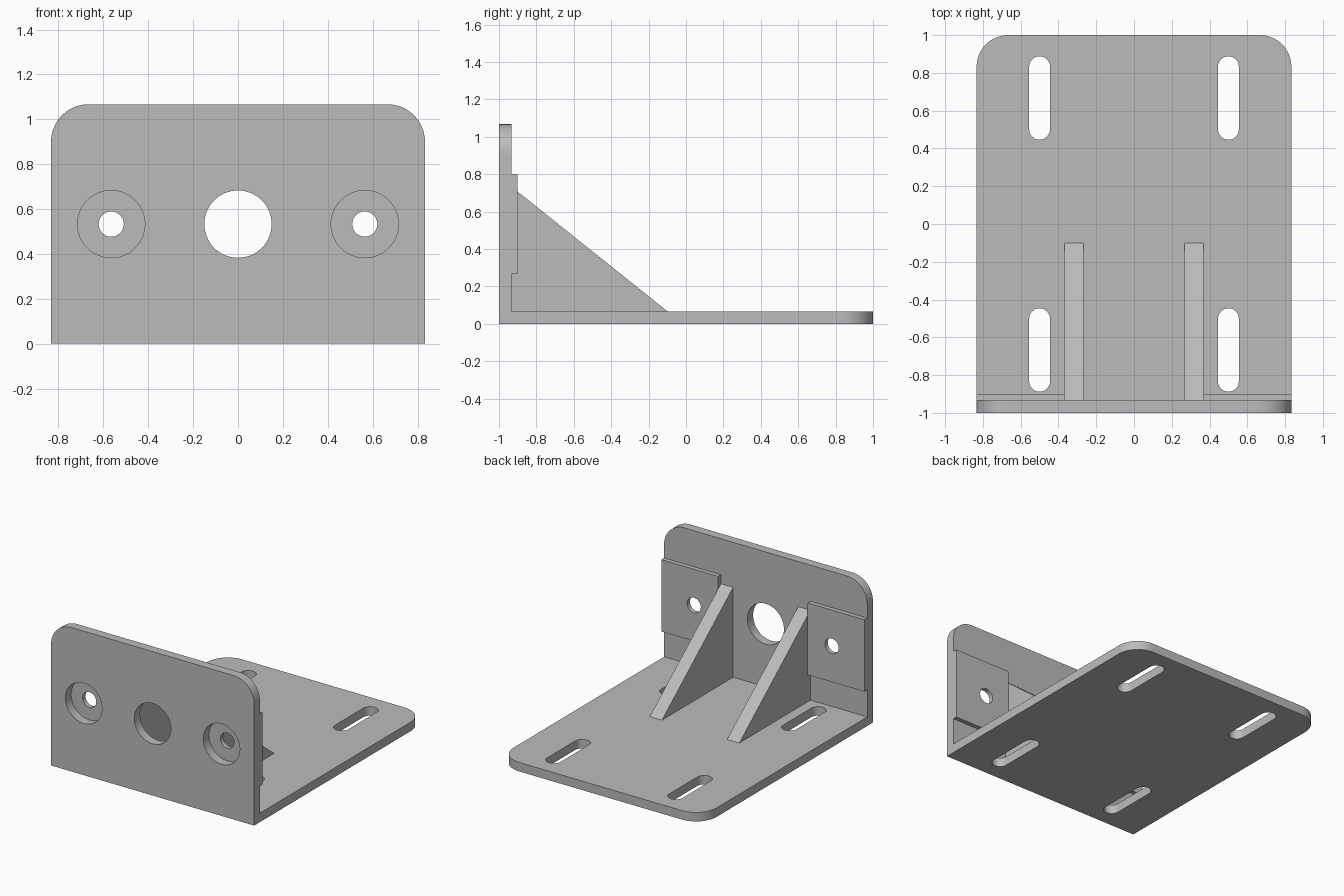
import bpy
import bmesh
from math import pi, cos, sin, radians
from mathutils import Vector

cube = bpy.data.objects.get("Cube")
if cube:
    bpy.data.objects.remove(cube, do_unlink=True)

W = 0.833       # half width
T = 0.067       # sheet thickness
R = 0.167       # corner radius
BOLT_X, BOLT_Z = 0.565, 0.533

grey = bpy.data.materials.new("plain grey")
grey.use_nodes = True
colour = (0.5, 0.5, 0.5, 1)
grey.diffuse_color = colour
grey.node_tree.nodes["Principled BSDF"].inputs["Base Color"].default_value = colour


def arc(cx, cy, r, start, end, steps=16):
    """Points along an arc, both ends included."""
    angles = [start + (end - start) * i / steps for i in range(steps + 1)]
    return [(cx + r * cos(a), cy + r * sin(a)) for a in angles]


def circle(cx, cy, r):
    return arc(cx, cy, r, 0, 2 * pi, 64)[:-1]


def slot(cx, cy, r, half):
    """Round-ended slot running along the second axis."""
    return arc(cx, cy + half - r, r, 0, pi) + arc(cx, cy - half + r, r, pi, 2 * pi)


def rounded_sheet(low, high):
    """Rectangle with its two far corners rounded."""
    return ([(-W, low), (W, low)] + arc(W - R, high - R, R, 0, pi / 2)
            + arc(R - W, high - R, R, pi / 2, pi))


def solid(name, loops, place, depth, mirrored=False):
    """Fill an outline with holes, then extrude it along depth."""
    bm = bmesh.new()
    edges = []
    for loop in loops:
        verts = [bm.verts.new(place(u, v)) for u, v in loop]
        edges += [bm.edges.new((verts[i - 1], v)) for i, v in enumerate(verts)]
    bmesh.ops.triangle_fill(bm, edges=edges, use_beauty=True)
    result = bmesh.ops.extrude_face_region(bm, geom=bm.faces[:])
    moved = [g for g in result["geom"] if isinstance(g, bmesh.types.BMVert)]
    bmesh.ops.translate(bm, verts=moved, vec=Vector(depth))
    bmesh.ops.recalc_face_normals(bm, faces=bm.faces[:])
    mesh = bpy.data.meshes.new(name)
    bm.to_mesh(mesh)
    bm.free()
    mesh.materials.append(grey)
    obj = bpy.data.objects.new(name, mesh)
    bpy.context.collection.objects.link(obj)
    if mirrored:
        obj.modifiers.new("Mirror", 'MIRROR').use_mirror_merge = False
    bpy.ops.object.select_all(action='DESELECT')
    obj.select_set(True)
    bpy.context.view_layer.objects.active = obj
    bpy.ops.object.shade_smooth_by_angle(angle=radians(30))
    return obj


# Base with four mounting slots
slots = [slot(x, y, 0.055, 0.221) for x in (-0.5, 0.5) for y in (-0.667, 0.667)]
solid("base_plate", [rounded_sheet(T - 1, 1)] + slots,
      lambda u, v: (u, v, 0), (0, 0, T))

# Upright with a central opening and two bolt recesses
recesses = [circle(x, BOLT_Z, 0.15) for x in (-BOLT_X, 0, BOLT_X)]
solid("front_plate", [rounded_sheet(0, 1.067)] + recesses,
      lambda u, v: (u, -1, v), (0, T, 0))

# Backing pads that form the recess floors, with bolt holes
pad = [(0.367, 0.267), (W, 0.267), (W, 0.8), (0.367, 0.8)]
solid("bolt_pads", [pad, circle(BOLT_X, BOLT_Z, 0.056)],
      lambda u, v: (u, T - 1, v), (0, 0.033, 0), mirrored=True)

# Triangular braces
brace = [(T - 1, T), (-0.1, T), (T - 1, 0.733)]
solid("braces", [brace], lambda u, v: (0.267, u, v), (0.1, 0, 0), mirrored=True)
